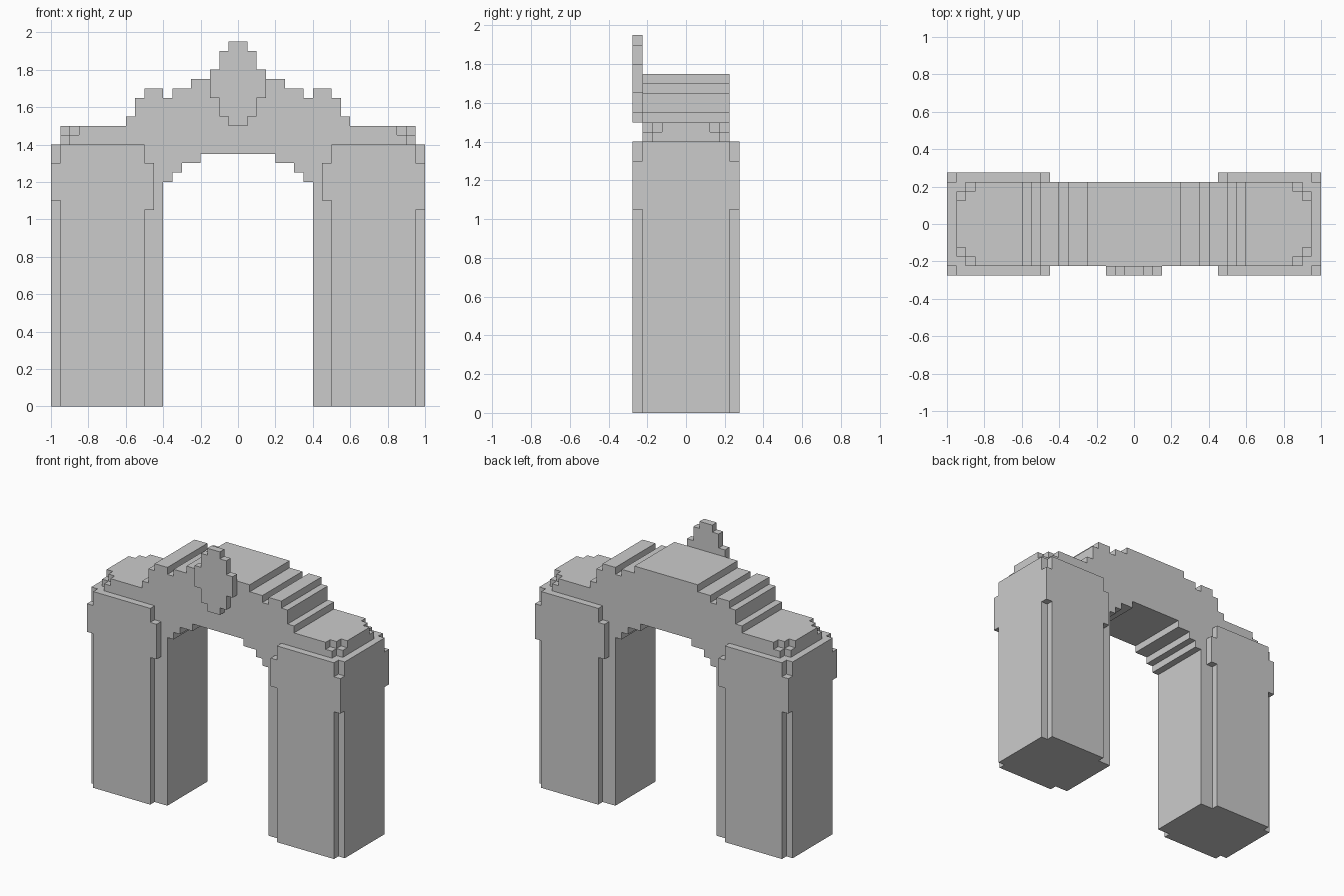
import bpy
import bmesh
from mathutils import Vector

cube = bpy.data.objects.get("Cube")
if cube:
    bpy.data.objects.remove(cube, do_unlink=True)

U = 0.05      # block size
HALF = 0.225  # half depth of the wall
PLATE = 0.275 # outer depth of the raised plates

stone = bpy.data.materials.new("grey_stone")
stone.use_nodes = True
GREY = (0.6, 0.6, 0.6, 1)
stone.diffuse_color = GREY
stone.node_tree.nodes["Principled BSDF"].inputs["Base Color"].default_value = GREY


def prism(name, outline, lo, hi, axis):
    """Extrude an outline: (x, z) along y, or (x, y) along z."""
    bm = bmesh.new()
    if axis == "y":
        verts = [bm.verts.new((a, lo, b)) for a, b in outline]
        step = Vector((0, hi - lo, 0))
    else:
        verts = [bm.verts.new((a, b, lo)) for a, b in outline]
        step = Vector((0, 0, hi - lo))
    face = bm.faces.new(verts)
    out = bmesh.ops.extrude_face_region(bm, geom=[face], use_keep_orig=True)
    moved = [g for g in out["geom"] if isinstance(g, bmesh.types.BMVert)]
    bmesh.ops.translate(bm, vec=step, verts=moved)
    bmesh.ops.recalc_face_normals(bm, faces=bm.faces[:])
    mesh = bpy.data.meshes.new(name)
    bm.to_mesh(mesh)
    bm.free()
    mesh.materials.append(stone)
    obj = bpy.data.objects.new(name, mesh)
    bpy.context.collection.objects.link(obj)


def stairs(steps, start):
    """Turn (x limit, z) steps into a stepped line, from x = start."""
    points = []
    x = start
    for limit, z in steps:
        points += [(x, z), (limit, z)]
        x = limit
    return points


def mirrored(half):
    """Close a right-hand outline by mirroring it over x = 0."""
    points = half + [(-x, z) for x, z in reversed(half)]
    return [p for i, p in enumerate(points) if p != points[i - 1]]


# Pillar cores and stepped arch, as one block
top = stairs([(0.25, 1.75), (0.35, 1.7), (0.4, 1.65), (0.5, 1.7),
              (0.55, 1.65), (0.6, 1.55), (1, 1.4)], 0)
under = stairs([(0.2, 1.35), (0.3, 1.3), (0.35, 1.25), (0.4, 1.2)], 0)
arch = top[1:] + [(1, 0), (0.4, 0)] + under[:0:-1]
prism("arch_and_pillars", mirrored(arch), -HALF, HALF, "y")

# Shoulder caps with stepped outer corners
for side, sx in (("left", 1), ("right", -1)):
    for layer, z, cut in (("lower", 1.4, 1), ("upper", 1.45, 2)):
        corner = []
        for i in range(cut):
            corner += [(0.95 - (cut - i) * U, HALF - i * U),
                       (0.95 - (cut - i) * U, HALF - (i + 1) * U)]
        corner.append((0.95, HALF - cut * U))
        rim = [(0.6, HALF)] + corner
        rim += [(x, -y) for x, y in reversed(rim)]
        prism(f"{side}_cap_{layer}", [(sx * x, y) for x, y in rim], z, z + U, "z")

# Raised pillar plates with wide shoulders near the top
for face, sy in (("front", -1), ("back", 1)):
    for side, sx in (("left", 1), ("right", -1)):
        inner = 1.1 if sx * sy < 0 else 1.05
        outer = 1.1 if (sx, sy) == (-1, -1) else 1.05
        plate = [(0.5, 0), (0.95, 0), (0.95, outer), (1, outer), (1, 1.3),
                 (0.95, 1.3), (0.95, 1.4), (0.5, 1.4), (0.5, 1.3),
                 (0.45, 1.3), (0.45, inner), (0.5, inner)]
        prism(f"{face}_{side}_plate", [(sx * x, z) for x, z in plate],
              sy * HALF, sy * PLATE, "y")

# Keystone crest on the front
crest = [(0.05, 1.95), (0.05, 1.9), (0.1, 1.9), (0.1, 1.8), (0.15, 1.8),
         (0.15, 1.65), (0.1, 1.65), (0.1, 1.55), (0.05, 1.55), (0.05, 1.5)]
prism("keystone", mirrored(crest), -PLATE, -HALF, "y")
